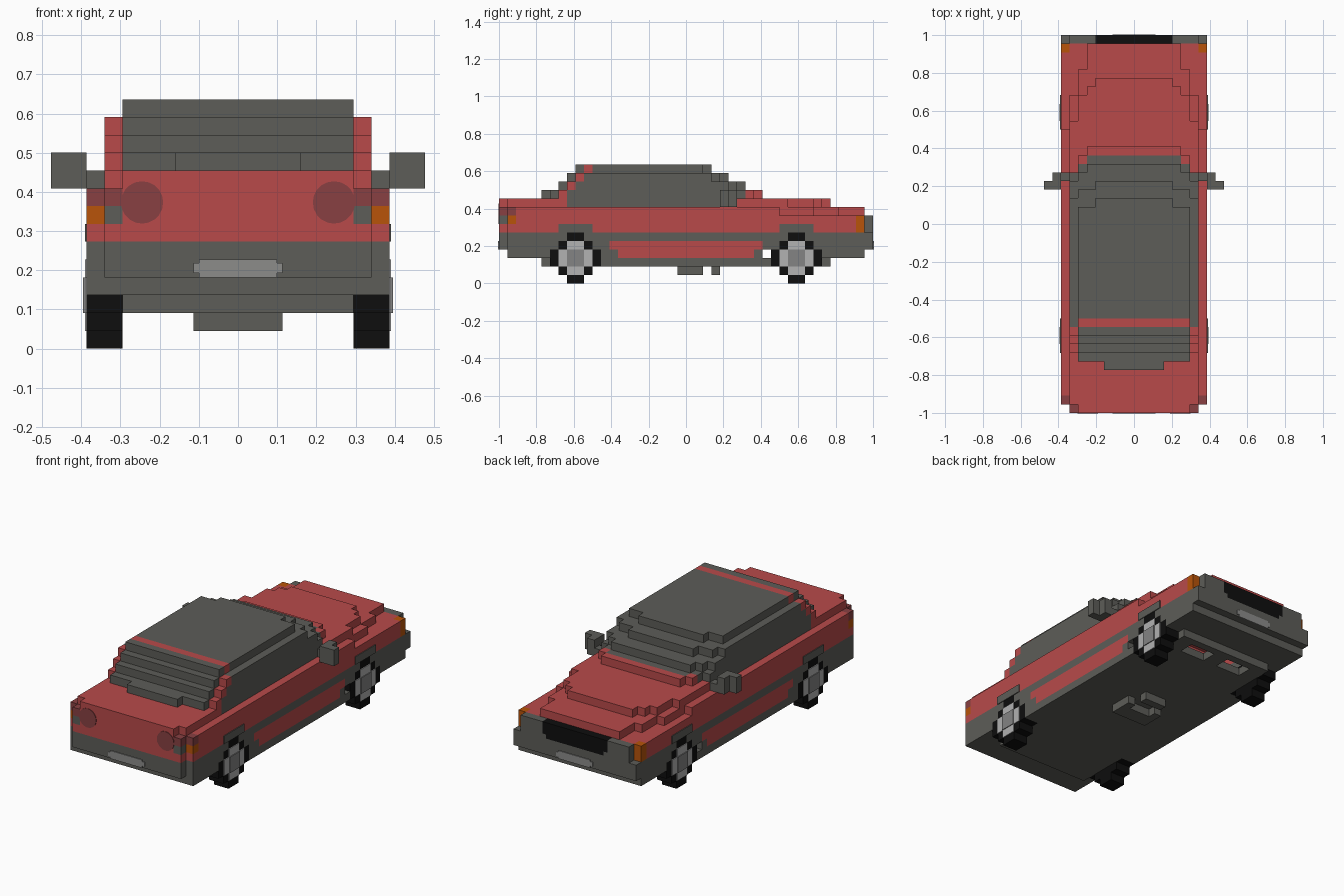
import bpy, bmesh
from mathutils import Matrix, Vector

cube = bpy.data.objects.get("Cube")
if cube:
    bpy.data.objects.remove(cube, do_unlink=True)

V = 1 / 22  # block size


def material(name, *srgb):
    m = bpy.data.materials.new(name)
    col = [((c / 255 + 0.055) / 1.055) ** 2.4 for c in srgb] + [1]
    m.diffuse_color = col
    m.use_nodes = True
    m.node_tree.nodes["Principled BSDF"].inputs["Base Color"].default_value = col
    return m


RED = material("red paint", 184, 74, 74)
GREY = material("dark grey", 93, 93, 88)
BLACK = material("black", 14, 14, 14)
ORANGE = material("orange", 184, 84, 10)
DARK_RED = material("dark red", 136, 64, 66)
PLATE = material("plate grey", 140, 140, 138)
SILVER = material("silver", 178, 178, 178)
HUB = material("hub grey", 132, 132, 132)


def finish(name, bm, mat):
    mesh = bpy.data.meshes.new(name)
    bm.to_mesh(mesh)
    bm.free()
    mesh.materials.append(mat)
    obj = bpy.data.objects.new(name, mesh)
    bpy.context.collection.objects.link(obj)
    return obj


def part(name, mat, boxes, mirror=False):
    """Boxes in block units: (half_width, y0, y1, z0, z1) or (x0, x1, y0, y1, z0, z1)."""
    bm = bmesh.new()
    for b in boxes:
        if len(b) == 5:
            b = (-b[0],) + tuple(b)
        sets = [b, (-b[1], -b[0]) + tuple(b[2:])] if mirror else [b]
        for x0, x1, y0, y1, z0, z1 in sets:
            size = Vector((x1 - x0, y1 - y0, z1 - z0)) * V
            mid = Vector((x0 + x1, y0 + y1, z0 + z1)) * V / 2
            bmesh.ops.create_cube(bm, size=1, matrix=Matrix.Translation(mid) @ Matrix.Diagonal(size).to_4x4())
    return finish(name, bm, mat)


def sides(name, mat, boxes):
    return part(name, mat, boxes, True)


# Underbody, sills and bumpers
part("floor", GREY, [(6.5, -17, 14, 2, 3), (6.5, -17, 9, 3, 6), (6.5, 16, 17, 2, 6)])
part("subframe", GREY, [(1, 14, 16, 2, 3)])
sides("subframe_rails", GREY, [(4.5, 6.5, 14, 16, 2, 3)])
part("exhaust_parts", GREY, [(2.5, -1, 1, 1, 2), (1.5, 2.5, 1, 2, 1, 2),
                             (-2.5, -1.5, 1, 2, 1, 2), (1.5, 3, 4, 1, 2)])
part("rear_bumper", GREY, [(8.5, -21, -17, 3, 6), (7.5, -22, -21, 4, 6)])
part("front_bumper", GREY, [(8.5, 17, 21, 3, 6), (8.5, 21, 22, 4, 6)])
sides("sills", GREY, [(6.5, 8.5, -10, 10, 2, 3), (6.5, 8.5, -10, 10, 5, 6),
                      (6.5, 8.5, -10, -9, 3, 5), (6.5, 8.5, -9, -8, 3, 4),
                      (6.5, 8.5, 8, 9, 3, 4), (6.5, 8.5, 9, 10, 4, 5)])
sides("door_strips", RED, [(6.5, 8.5, -9, 9, 4, 5), (6.5, 8.5, -8, 8, 3, 4)])

# Wheel arches
for label, c in (("rear", -13), ("front", 13)):
    arch = [(8.5, 8.6, c - 2, c + 2, 6, 7)]
    for s in (-1, 1):
        for a, b, z in ((1, 3, 5), (2, 3, 4)):
            y0, y1 = sorted((c + s * a, c + s * b))
            arch.append((6.5, 8.5, y0, y1, z, z + 1))
    e = -17 if c < 0 else 16
    arch.append((6.5, 8.5, e, e + 1, 3, 6))
    sides(label + "_arches", GREY, arch)

# Main body
part("body", RED, [(8.5, -20, 9, 6, 9), (7.5, -22, -20, 6, 7), (6.5, -22, -20, 7, 9)])
sides("rear_corners", RED, [(7.5, 8.5, -21, -20, 6, 7)])
part("trunk_lid", RED, [(6.5, -22, -21, 9, 10), (7.5, -21, -14, 9, 10)])
part("nose", RED, [(8.5, 9, 20, 7, 8), (8.5, 17, 20, 6, 7), (7.5, 20, 21, 6, 8)])
sides("front_fenders", RED, [(6.5, 8.5, 9, 17, 6, 7)])
part("hood", RED, [(8.5, 9, 11, 8, 9), (7.5, 11, 15, 8, 9), (6.5, 15, 18, 8, 9), (5.5, 18, 21, 8, 9),
                   (7.5, 6, 12, 9, 10), (6.5, 12, 15, 9, 10), (5.5, 15, 16, 9, 10), (4.5, 16, 17, 9, 10),
                   (5.5, 8, 9, 10, 11)])
sides("hood_corners", RED, [(5.5, 6.5, 7, 8, 10, 11)])

# Cabin
part("cabin", GREY, [(6.5, -14, 6, 9, 10),
                     (6.5, -16, 7, 10, 11), (3.5, -17, -16, 10, 11), (5.5, 7, 8, 10, 11),
                     (6.5, -15, 6, 11, 12), (5.5, 6, 7, 11, 12),
                     (6.5, -14, 4, 12, 13), (4.5, 4, 5, 12, 13)])
part("roof", GREY, [(6.5, -13, -12, 13, 14), (6.5, -11, 2, 13, 14), (4.5, 2, 3, 13, 14)])
part("roof_band", RED, [(6.5, -12, -11, 13, 14)])
sides("side_windows", GREY, [(6.5, 7.5, -14, 6, 9, 11), (6.5, 7.5, -13, 5, 11, 12),
                             (6.5, 7.5, -12, 3, 12, 13)])
sides("rear_pillars", RED, [(6.5, 7.5, -15 + i, -14 + i, 10 + i, 11 + i) for i in range(3)])
sides("mirrors", GREY, [(8.5, 10.5, 4, 5, 9, 11), (8.5, 9.5, 5, 6, 9, 11), (7.5, 8.5, 5, 6, 9, 10)])

# Lights, grille and number plates
sides("rear_indicators", ORANGE, [(7.5, 8.5, -21, -20, 7, 8)])
sides("reverse_lights", GREY, [(6.5, 7.5, -22, -20, 7, 8)])
sides("tail_light_corners", DARK_RED, [(6.5, 7.5, -22, -20, 8, 9), (7.5, 8.5, -21, -20, 8, 9)])
bm = bmesh.new()
for s in (-1, 1):
    at = Matrix.Translation((s * 0.245, -1, 0.373)) @ Matrix.Rotation(1.5708, 4, "X")
    bmesh.ops.create_cone(bm, cap_ends=True, segments=20, radius1=0.054, radius2=0.054, depth=0.006, matrix=at)
finish("tail_lights", bm, DARK_RED)
sides("front_indicators", ORANGE, [(7.5, 8.5, 20, 21, 6, 8)])
sides("headlights", GREY, [(4.5, 7.5, 21, 22, 6, 8), (4, 4.5, 21, 22, 6, 6.5)])
part("grille", BLACK, [(4.5, 21, 22, 6.5, 8), (4, 21, 22, 6, 6.5)])
for label, y in (("rear", -22.1), ("front", 22)):
    part(label + "_plate", PLATE, [(2.5, y, y + 0.1, 4.25, 4.8), (2.2, y, y + 0.1, 4, 5)])

# Wheels
for label, c in (("rear", -13), ("front", 13)):
    rows = (1, 2, 3, 3, 2, 1)
    sides(label + "_tyres", BLACK, [(6.5, 8.5, c - w, c + w, z, z + 1) for z, w in enumerate(rows)])
    sides(label + "_rims", SILVER, [(8.5, 8.6, c - 2, c + 2, 2, 4), (8.5, 8.6, c - 1, c + 1, 1, 2),
                                    (8.5, 8.6, c - 1, c + 1, 4, 5)])
    sides(label + "_hubs", HUB, [(8.5, 8.7, c - 1, c + 1, 2, 4)])
